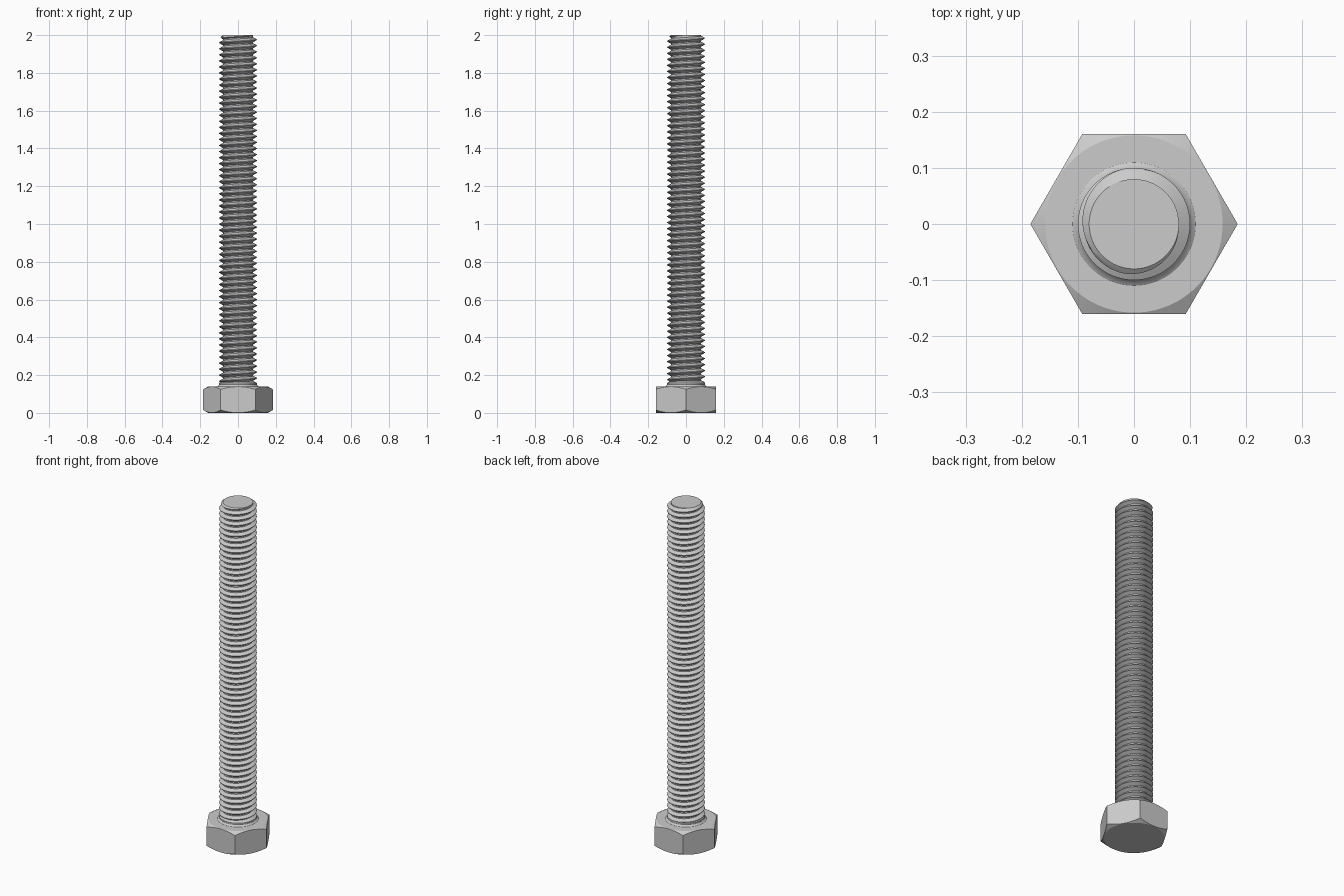
import bpy, bmesh
from math import cos, sin, pi, tan, radians, floor

if "Cube" in bpy.data.objects:
    bpy.data.objects.remove(bpy.data.objects["Cube"])

HEIGHT = 2.0
HEAD_TOP = 0.14
APOTHEM = 0.16
CREST, ROOT, PITCH = 0.1, 0.08, 0.032

steel = bpy.data.materials.new("steel grey")
steel.use_nodes = True
steel.diffuse_color = (0.6, 0.6, 0.6, 1)
steel.node_tree.nodes["Principled BSDF"].inputs["Base Color"].default_value = (0.6, 0.6, 0.6, 1)


def finish(name, bm):
    bmesh.ops.recalc_face_normals(bm, faces=bm.faces[:])
    mesh = bpy.data.meshes.new(name)
    bm.to_mesh(mesh)
    bm.free()
    mesh.materials.append(steel)
    obj = bpy.data.objects.new(name, mesh)
    bpy.context.collection.objects.link(obj)
    bpy.ops.object.select_all(action='DESELECT')
    obj.select_set(True)
    bpy.context.view_layer.objects.active = obj
    bpy.ops.object.shade_smooth_by_angle(angle=radians(25))
    return obj


def lathe(name, profile, segments):
    """Closed solid from rings; profile(angle) gives (radius, z) from bottom to top."""
    bm = bmesh.new()
    rings = []
    for i in range(segments):
        a = 2 * pi * i / segments
        rings.append([bm.verts.new((r * cos(a), r * sin(a), z)) for r, z in profile(a)])
    for i in range(segments):
        p, q = rings[i], rings[(i + 1) % segments]
        for k in range(len(p) - 1):
            bm.faces.new((p[k], q[k], q[k + 1], p[k + 1]))
    bm.faces.new([r[0] for r in rings])
    bm.faces.new([r[-1] for r in rings])
    return finish(name, bm)


# Hexagonal head: the corners are trimmed by a 30 degree cone above and below
def head_profile(a):
    r = APOTHEM / cos(a % (pi / 3) - pi / 6)
    inner = APOTHEM - 0.002
    drop = (r - inner) * tan(radians(30))
    return [(inner, 0), (r, drop), (r, HEAD_TOP - drop), (inner, HEAD_TOP)]


lathe("hex_head", head_profile, 96)

# Flared collar between head and thread
collar = [(0.112, HEAD_TOP - 0.01), (0.11, HEAD_TOP), (0.104, 0.144),
          (CREST, 0.15), (CREST, 0.158), (ROOT, 0.168)]
lathe("collar", lambda a: collar, 64)

# Threaded shank: one helical sheet, trimmed flat and chamfered at the tip
SEG = 64
MID = (ROOT + CREST) / 2
tooth = [(0, ROOT), (0.2, ROOT), (0.39, MID), (0.57, CREST), (0.67, CREST), (0.84, MID)]
START = 0.1
turns = floor((HEIGHT - START) / PITCH) + 3

bm = bmesh.new()
columns = []
for i in range(SEG + 1):
    a = 2 * pi * i / SEG
    columns.append([bm.verts.new((r * cos(a), r * sin(a), START + PITCH * (t + f + i / SEG - 1)))
                    for t in range(turns) for f, r in tooth])
for p, q in zip(columns, columns[1:]):
    for k in range(len(p) - 1):
        bm.faces.new((p[k], q[k], q[k + 1], p[k + 1]))
bmesh.ops.remove_doubles(bm, verts=bm.verts[:], dist=1e-5)
for z, side in ((HEIGHT, 1), (0.13, -1)):
    bmesh.ops.bisect_plane(bm, geom=bm.verts[:] + bm.edges[:] + bm.faces[:], dist=1e-6,
                           plane_co=(0, 0, z), plane_no=(0, 0, side), clear_outer=True)
for v in bm.verts:
    limit = ROOT + (HEIGHT - v.co.z) * 1.2
    radius = v.co.xy.length
    if radius > limit:
        v.co.x *= limit / radius
        v.co.y *= limit / radius
rim = [e for e in bm.edges if e.is_boundary]
bmesh.ops.holes_fill(bm, edges=rim, sides=0)
finish("threaded_shank", bm)
